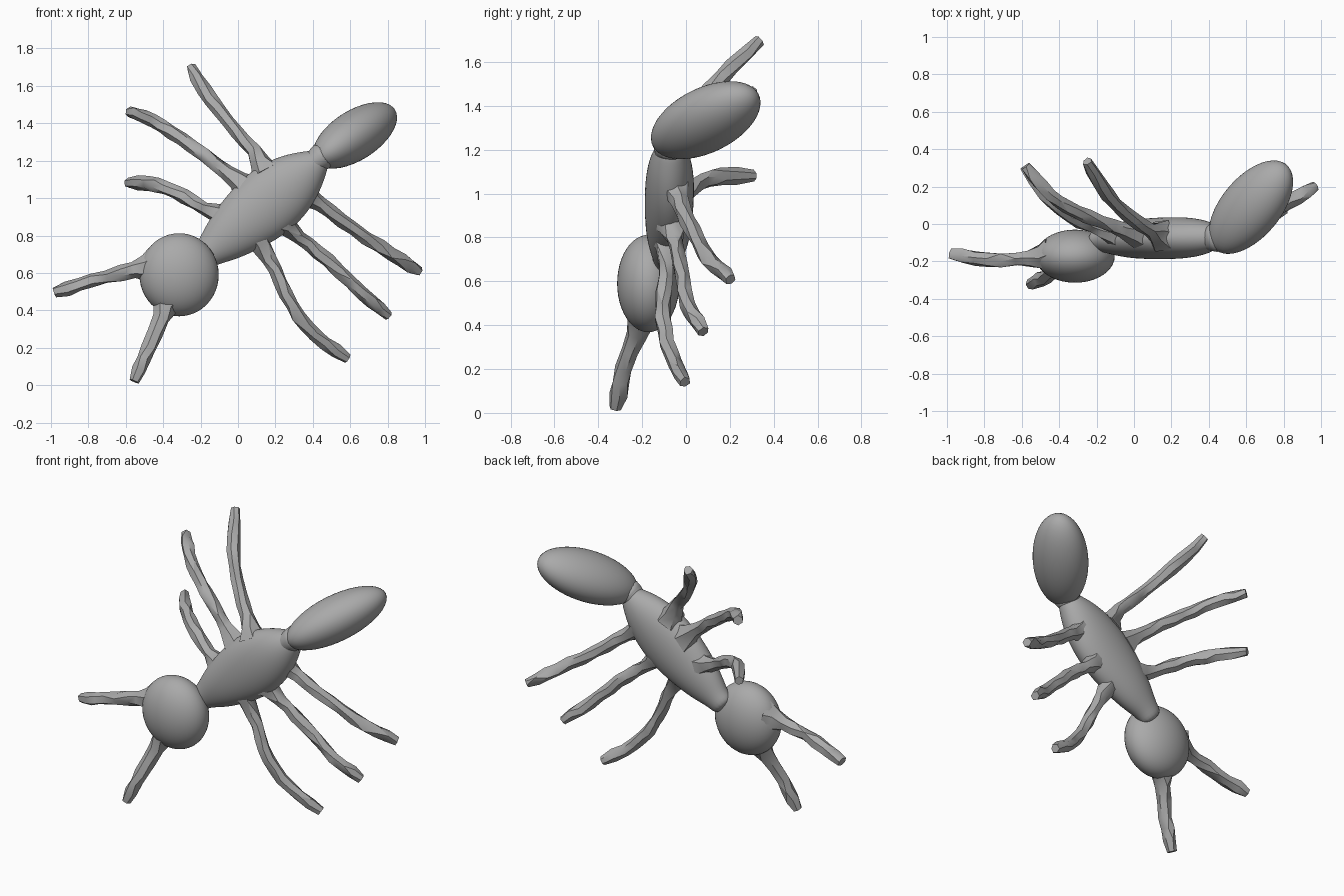
import bpy, bmesh, math, random
from mathutils import Vector, Matrix

random.seed(4)
cube = bpy.data.objects.get("Cube")
if cube:
    bpy.data.objects.remove(cube, do_unlink=True)

grey = bpy.data.materials.new("clay grey")
grey.use_nodes = True
COLOUR = (0.4, 0.4, 0.4, 1)
grey.diffuse_color = COLOUR
grey.node_tree.nodes["Principled BSDF"].inputs["Base Color"].default_value = COLOUR


def finish(name, bm, angle=180, subsurf=0):
    bmesh.ops.recalc_face_normals(bm, faces=bm.faces)
    mesh = bpy.data.meshes.new(name)
    bm.to_mesh(mesh)
    bm.free()
    mesh.materials.append(grey)
    ob = bpy.data.objects.new(name, mesh)
    bpy.context.collection.objects.link(ob)
    bpy.ops.object.select_all(action='DESELECT')
    ob.select_set(True)
    bpy.context.view_layer.objects.active = ob
    bpy.ops.object.shade_smooth_by_angle(angle=math.radians(angle))
    if subsurf:
        mod = ob.modifiers.new("smooth", 'SUBSURF')
        mod.levels = mod.render_levels = subsurf
    return ob


def ellipsoid(name, centre, axes, radii):
    """Sphere stretched along three given axes."""
    rot = Matrix([Vector(a).normalized() for a in axes]).transposed().to_4x4()
    bm = bmesh.new()
    bmesh.ops.create_uvsphere(bm, u_segments=40, v_segments=24, radius=1)
    bm.transform(Matrix.Translation(centre) @ rot @ Matrix.Diagonal((*radii, 1)))
    return finish(name, bm)


def spline(pts, step):
    """Catmull-Rom curve through the points, sampled about every step."""
    pts = [Vector(p) for p in pts]
    ext = [2 * pts[0] - pts[1]] + pts + [2 * pts[-1] - pts[-2]]
    out = []
    for a, b, c, d in zip(ext, ext[1:], ext[2:], ext[3:]):
        n = max(1, round((c - b).length / step))
        for i in range(n):
            t = i / n
            out.append(0.5 * (2 * b + (c - a) * t + (2 * a - 5 * b + 4 * c - d) * t * t
                              + (3 * b - a - 3 * c + d) * t ** 3))
    return out + [pts[-1]]


def loft(path, sizes, sides, jitter=0.0):
    """Skin elliptical rings (in-plane, front-back radii) along a path."""
    bm = bmesh.new()
    rings = []
    for i, (p, (w, h)) in enumerate(zip(path, sizes)):
        tan = (path[min(i + 1, len(path) - 1)] - path[max(i - 1, 0)]).normalized()
        side = tan.cross(Vector((0, 1, 0))).normalized()
        depth = side.cross(tan)
        twist = random.uniform(-0.25, 0.25) if jitter else 0
        ring = []
        for k in range(sides):
            a = math.tau * k / sides + twist
            r = 1 + random.uniform(-jitter, jitter)
            ring.append(bm.verts.new(p + side * (w * r * math.cos(a)) + depth * (h * r * math.sin(a))))
        rings.append(ring)
    for a, b in zip(rings, rings[1:]):
        for k in range(sides):
            j = (k + 1) % sides
            quad = (a[k], a[j], b[j], b[k])
            bm.faces.new(quad)
    bm.faces.new(rings[0])
    bm.faces.new(rings[-1])
    if jitter:
        bmesh.ops.triangulate(bm, faces=bm.faces)
    return bm


def limb(name, pts, radius=0.037, flare=0.05):
    """Lumpy, faceted limb that widens into the body at its root."""
    path = spline(pts, 0.075)
    sizes, run = [], 0.0
    for i, p in enumerate(path):
        run += (p - path[i - 1]).length if i else 0
        r = radius + flare * max(0, 1 - run / 0.17) ** 2
        sizes.append((r, r))
    sizes[-1] = (radius * 0.72, radius * 0.72)
    finish(name, loft(path, sizes, 6, 0.16), 32)


# head
ellipsoid("head", (-0.315, -0.172, 0.59), [(1, 0, 0), (0, 1, 0), (0, 0, 1)], (0.212, 0.142, 0.222))

# abdomen, tilted up and back
long_axis = Vector((0.6, 0.69, 0.39)).normalized()
flat_axis = Vector((-0.545, 0, 0.838)).normalized()
ellipsoid("abdomen", (0.625, 0.09, 1.335),
          [long_axis, flat_axis, long_axis.cross(flat_axis)], (0.317, 0.132, 0.165))

# thorax: position along axis, in-plane radius, depth radius
profile = [(-0.06, 0.075, 0.06), (0.0, 0.075, 0.065), (0.09, 0.12, 0.085), (0.2, 0.155, 0.105),
           (0.38, 0.195, 0.115), (0.55, 0.185, 0.115), (0.68, 0.135, 0.1),
           (0.76, 0.085, 0.075), (0.82, 0.045, 0.05)]
start, axis = Vector((-0.17, -0.085, 0.70)), Vector((0.77, 0.02, 0.64))
finish("thorax", loft([start + axis * t for t, _, _ in profile],
                      [(w, h) for _, w, h in profile], 16), 180, 2)

# waist between thorax and abdomen
finish("waist", loft(spline([(0.36, -0.07, 1.15), (0.43, -0.075, 1.21), (0.50, -0.04, 1.255)], 0.05),
                     [(0.085, 0.075), (0.06, 0.065), (0.07, 0.08), (0.09, 0.1)], 14), 180, 1)

# legs, root to tip
limb("right_rear_leg", [(0.15, -0.06, 1.14), (0.08, -0.03, 1.255), (-0.05, 0.06, 1.41),
                        (-0.18, 0.21, 1.58), (-0.25, 0.335, 1.70)])
limb("right_middle_leg", [(0.04, -0.06, 1.05), (-0.06, -0.03, 1.135), (-0.25, 0.04, 1.28),
                          (-0.45, 0.16, 1.415), (-0.58, 0.31, 1.46)])
limb("right_front_leg", [(-0.06, -0.07, 0.90), (-0.18, -0.03, 0.945), (-0.34, 0.04, 1.035),
                         (-0.48, 0.16, 1.08), (-0.585, 0.31, 1.08)])
limb("left_rear_leg", [(0.34, -0.06, 1.04), (0.44, -0.03, 0.965), (0.62, 0.03, 0.835),
                       (0.82, 0.11, 0.70), (0.97, 0.205, 0.61)])
limb("left_middle_leg", [(0.23, -0.07, 0.89), (0.33, -0.05, 0.79), (0.48, -0.02, 0.665),
                         (0.66, 0.01, 0.495), (0.805, 0.08, 0.37)])
limb("left_front_leg", [(0.09, -0.08, 0.81), (0.17, -0.09, 0.67), (0.29, -0.105, 0.43),
                        (0.41, -0.07, 0.27), (0.585, -0.005, 0.14)])

# antennae
limb("right_antenna", [(-0.45, -0.17, 0.64), (-0.56, -0.185, 0.615), (-0.78, -0.19, 0.56),
                       (-0.98, -0.16, 0.495)], 0.04, 0.06)
limb("left_antenna", [(-0.36, -0.19, 0.47), (-0.41, -0.225, 0.355), (-0.475, -0.285, 0.2),
                      (-0.555, -0.32, 0.02)], 0.04, 0.06)
